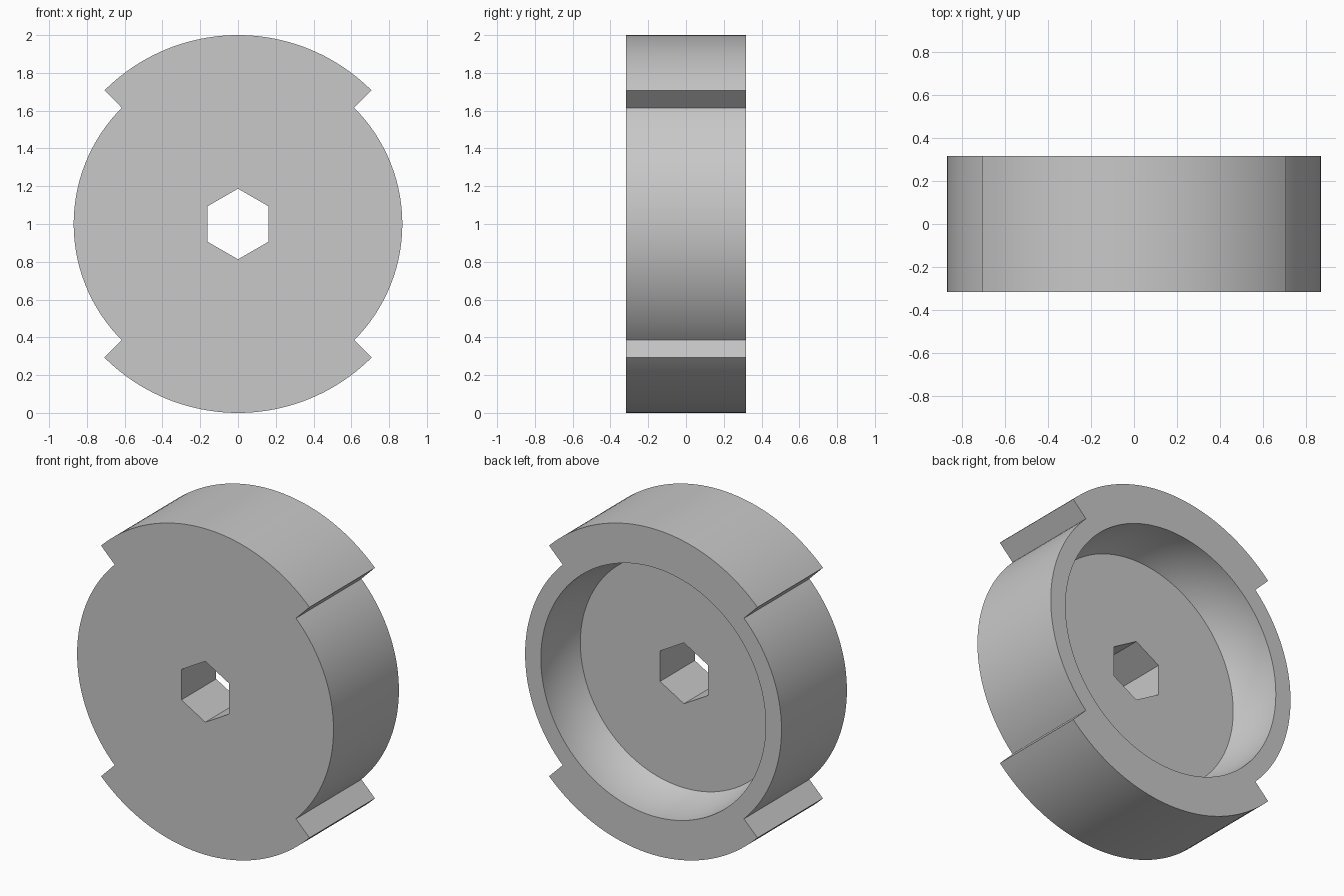
import bpy, bmesh
from math import sin, cos, pi, sqrt, radians

if "Cube" in bpy.data.objects:
    bpy.data.objects.remove(bpy.data.objects["Cube"])

HALF = 0.317          # half thickness
R_TOP, R_SIDE = 1.0, 0.87
BOWL_R, BOWL_DEPTH = 0.763, 0.297
HEX_R = 0.187

grey = bpy.data.materials.new("mid grey")
grey.use_nodes = True
colour = (0.58, 0.58, 0.58, 1)
grey.diffuse_color = colour
grey.node_tree.nodes["Principled BSDF"].inputs["Base Color"].default_value = colour


def arc(radius, start, end, steps):
    """Points on an arc about the hub centre, angles in degrees."""
    angles = [radians(start + (end - start) * i / steps) for i in range(steps + 1)]
    return [(radius * cos(a), 1 + radius * sin(a)) for a in angles]


def loft(name, sections):
    """Closed solid through (y, outline) sections ordered from front to back."""
    bm = bmesh.new()
    rings = [[bm.verts.new((x, y, z)) for x, z in pts] for y, pts in sections]
    for a, b in zip(rings, rings[1:]):
        for i in range(len(a)):
            j = (i + 1) % len(a)
            bm.faces.new((a[i], a[j], b[j], b[i]))
    bm.faces.new(rings[0])
    bm.faces.new(rings[-1])
    bmesh.ops.recalc_face_normals(bm, faces=bm.faces)
    mesh = bpy.data.meshes.new(name)
    bm.to_mesh(mesh)
    bm.free()
    mesh.materials.append(grey)
    ob = bpy.data.objects.new(name, mesh)
    bpy.context.collection.objects.link(ob)
    return ob


# Wheel body: wide arcs above and below, stepped-in arcs at the sides
outline = []
for quarter in range(4):
    start = -45 + 90 * quarter
    outline += arc(R_TOP if quarter % 2 else R_SIDE, start, start + 90, 40)
hub = loft("wheel_hub", [(-HALF, outline), (HALF, outline)])

# Hexagonal axle hole
hexagon = arc(HEX_R, 30, 330, 5)
hex_cutter = loft("axle_hole_cutter", [(-1, hexagon), (1, hexagon)])

# Rounded recess in the back with a flat floor
sections = []
for i in range(13):
    depth = BOWL_DEPTH * (1 - i / 12)
    sections.append((HALF - depth, arc(sqrt(BOWL_R**2 - depth**2), 0, 357.5, 143)))
sections.append((HALF + 0.1, arc(BOWL_R, 0, 357.5, 143)))
bowl_cutter = loft("recess_cutter", sections)

bpy.ops.object.select_all(action="DESELECT")
bpy.context.view_layer.objects.active = hub
hub.select_set(True)
for cutter in (bowl_cutter, hex_cutter):
    cutter.hide_render = True
    mod = hub.modifiers.new("cut", "BOOLEAN")
    mod.operation = "DIFFERENCE"
    mod.solver = "EXACT"
    mod.object = cutter
    bpy.ops.object.modifier_apply(modifier=mod.name)
    bpy.data.objects.remove(cutter)

bpy.ops.object.shade_smooth_by_angle(angle=radians(30))
